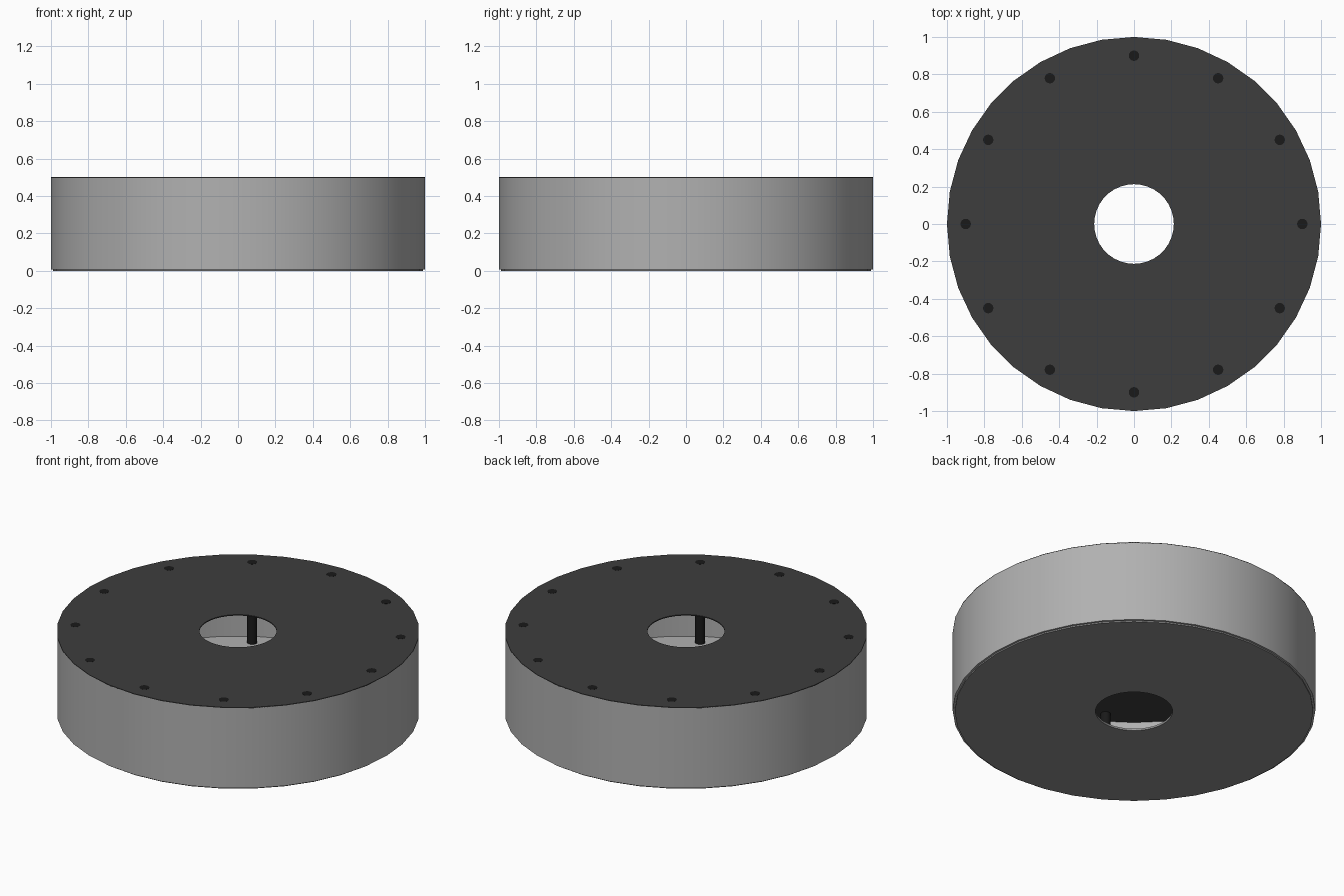
import bpy, bmesh
from math import sin, cos, pi, radians

if "Cube" in bpy.data.objects:
    bpy.data.objects.remove(bpy.data.objects["Cube"])

def material(name, v):
    m = bpy.data.materials.new(name)
    m.diffuse_color = (v, v, v, 1)
    m.use_nodes = True
    m.node_tree.nodes["Principled BSDF"].inputs["Base Color"].default_value = m.diffuse_color
    return m

GREY = material("grey_shell", 0.44)
BASE = material("base_grey", 0.27)
DARK = material("dark_plate", 0.048)
BLACK = material("black_rod", 0.01)

def finish(name, bm, mat):
    """Turn a bmesh into a named, shaded object."""
    me = bpy.data.meshes.new(name)
    bm.to_mesh(me)
    bm.free()
    me.materials.append(mat)
    ob = bpy.data.objects.new(name, me)
    bpy.context.collection.objects.link(ob)
    bpy.ops.object.select_all(action='DESELECT')
    ob.select_set(True)
    bpy.context.view_layer.objects.active = ob
    bpy.ops.object.shade_smooth_by_angle(angle=radians(30))

def revolve(name, profile, mat, sides=36):
    """Spin a closed (radius, z) profile around the z axis."""
    bm = bmesh.new()
    rings = [[bm.verts.new((r * cos(2 * pi * i / sides), r * sin(2 * pi * i / sides), z))
              for r, z in profile] for i in range(sides)]
    n = len(profile)
    for i in range(sides):
        a, b = rings[i], rings[(i + 1) % sides]
        for j in range(n):
            k = (j + 1) % n
            bm.faces.new((a[j], b[j], b[k], a[k]))
    bmesh.ops.recalc_face_normals(bm, faces=bm.faces)
    finish(name, bm, mat)

def plate(name, outer, inner, z0, z1, mat):
    """Flat disc with a centre hole."""
    revolve(name, [(inner, z0), (outer, z0), (outer, z1), (inner, z1)], mat)

HOLE = 0.213

# Thin-walled drum with a floor
revolve("drum_shell", [(HOLE, 0.008), (1, 0.008), (1, 0.496), (0.98, 0.496),
                       (0.98, 0.012), (HOLE, 0.012)], GREY)

# Dark lid and underside plate
plate("lid_plate", 1.0, HOLE, 0.494, 0.5, DARK)
plate("bottom_plate", 0.988, HOLE, 0.0, 0.01, BASE)

# Ring of twelve rods joining floor and lid
for i in range(12):
    a = i * pi / 6
    bm = bmesh.new()
    bmesh.ops.create_cone(bm, cap_ends=True, segments=16, radius1=0.028,
                          radius2=0.028, depth=0.4975)
    bmesh.ops.translate(bm, verts=bm.verts, vec=(0.9 * cos(a), 0.9 * sin(a), 0.252))
    finish(f"rod_{i + 1}", bm, BLACK)
